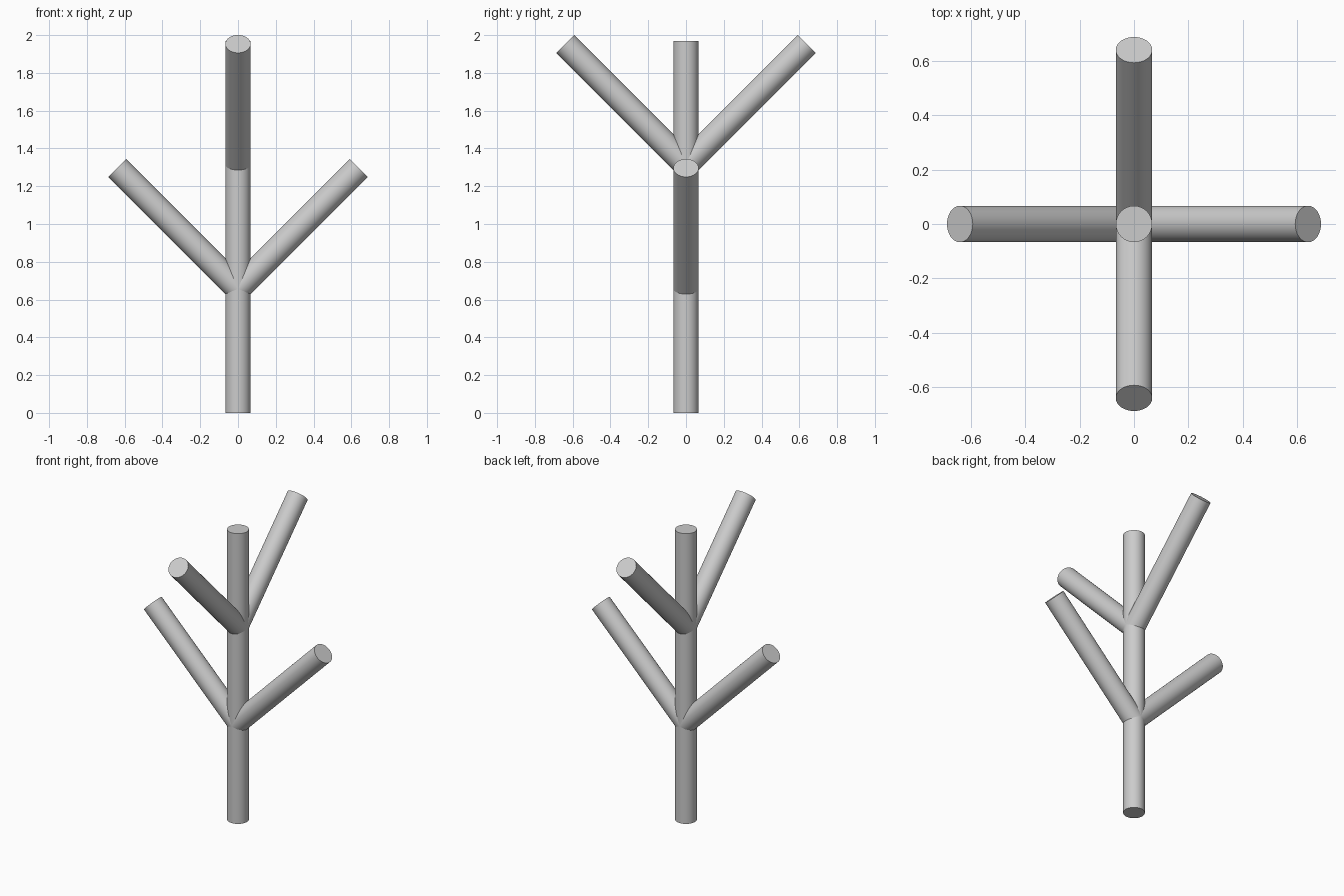
import bpy
import math
from mathutils import Vector

cube = bpy.data.objects.get("Cube")
if cube:
    bpy.data.objects.remove(cube, do_unlink=True)

RADIUS = 0.067
HEIGHT = 1.97
LENGTH = 0.905

grey = bpy.data.materials.new("plain_grey")
grey.use_nodes = True
colour = (0.6, 0.6, 0.6, 1)
grey.diffuse_color = colour
grey.node_tree.nodes["Principled BSDF"].inputs["Base Color"].default_value = colour


def rod(name, start, direction, length):
    """Capped round rod running from start along direction."""
    axis = Vector(direction).normalized()
    bpy.ops.mesh.primitive_cylinder_add(
        vertices=32, radius=RADIUS, depth=length,
        location=Vector(start) + axis * length / 2,
        rotation=axis.to_track_quat("Z", "Y").to_euler())
    obj = bpy.context.object
    obj.name = name
    obj.data.materials.append(grey)
    bpy.ops.object.shade_smooth_by_angle(angle=math.radians(30))


# Upright trunk
rod("trunk", (0, 0, 0), (0, 0, 1), HEIGHT)

# Lower pair spreads sideways, upper pair spreads front and back
fork = HEIGHT / 3
for side, sign in (("left", 1), ("right", -1)):
    rod("lower_branch_" + side, (0, 0, fork), (sign, 0, 1), LENGTH)
for side, sign in (("back", 1), ("front", -1)):
    rod("upper_branch_" + side, (0, 0, fork * 2), (0, sign, 1), LENGTH)
